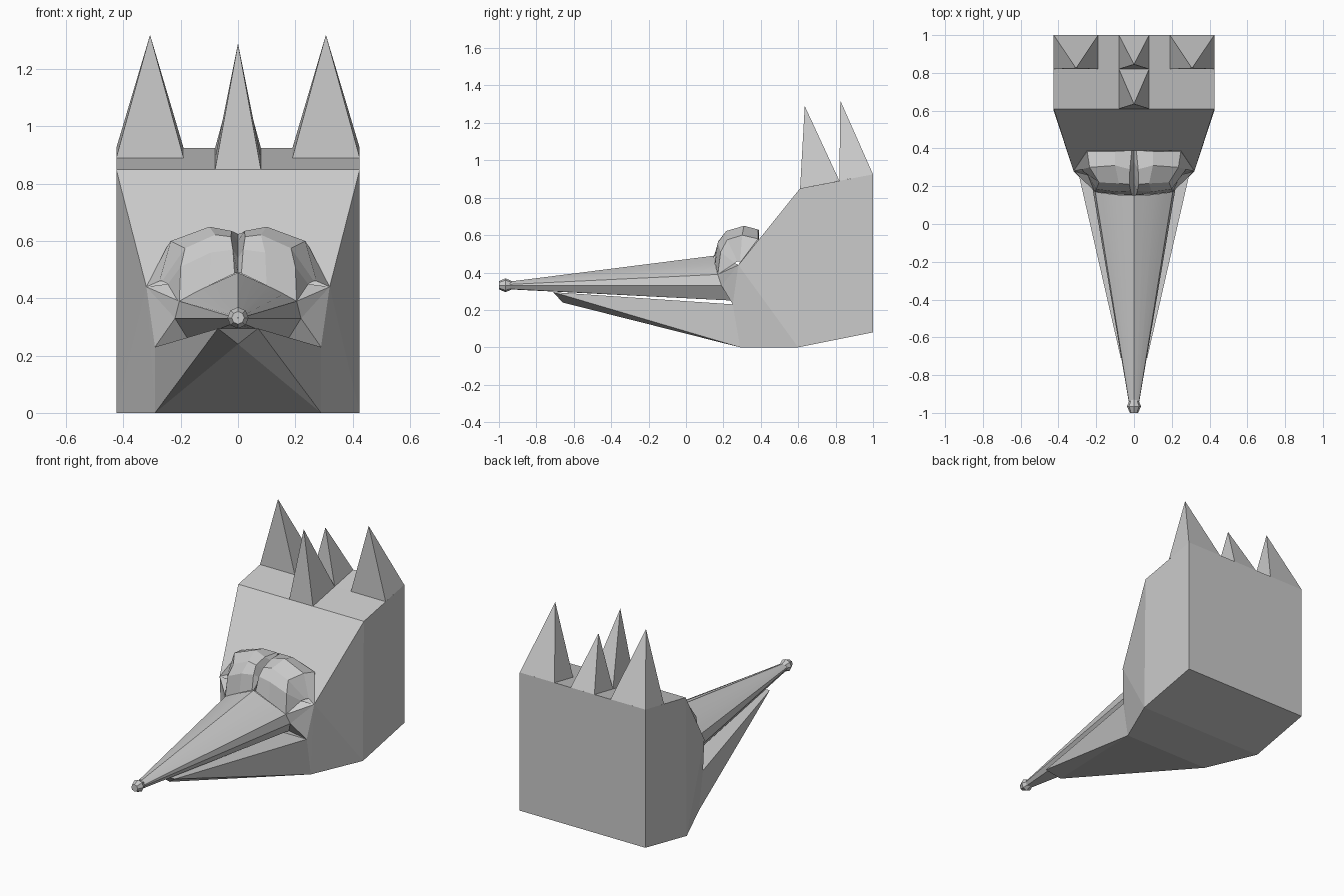
import bpy, bmesh, math
from mathutils import Vector

if "Cube" in bpy.data.objects:
    bpy.data.objects.remove(bpy.data.objects["Cube"])


def make(name, verts, faces, mirror=True, smooth=None):
    """Mesh object from one half, mirrored and welded at x = 0."""
    bm = bmesh.new()
    for s in ((1, -1) if mirror else (1,)):
        vs = [bm.verts.new((s * x, y, z)) for x, y, z in verts]
        for f in faces:
            bm.faces.new([vs[i] for i in f][::s])
    bmesh.ops.remove_doubles(bm, verts=bm.verts, dist=0.0005)
    bmesh.ops.recalc_face_normals(bm, faces=bm.faces)
    me = bpy.data.meshes.new(name)
    bm.to_mesh(me)
    bm.free()
    ob = bpy.data.objects.new(name, me)
    bpy.context.collection.objects.link(ob)
    if smooth:
        bpy.ops.object.select_all(action='DESELECT')
        ob.select_set(True)
        bpy.context.view_layer.objects.active = ob
        bpy.ops.object.shade_smooth_by_angle(angle=math.radians(smooth))
    return ob


def loft(name, rows, smooth=None, mirror=True):
    """Skin quads across equal-length rows of points."""
    n = len(rows[0])
    verts = [p for r in rows for p in r]
    faces = [(i * n + j, i * n + j + 1, (i + 1) * n + j + 1, (i + 1) * n + j)
             for i in range(len(rows) - 1) for j in range(n - 1)]
    return make(name, verts, faces, mirror, smooth)


# Head block with the lower jaw
cheek, mouth, side, brow = (.32, .28, .44), (.29, .25, .23), (.22, .19, .33), (.205, .17, .39)
outer = [(.425, 1, .08), (.425, 1, .925), (.425, .82, .89), (.425, .61, .85),
         cheek, mouth, (.29, .29, 0), (.425, .6, 0)]
n = len(outer)
centre = [(0, y, z) for x, y, z in outer]
tips = [(.07, -.71, .295), (0, -.71, .295), (0, -.66, .24)]
faces = [(0, 1, 2, 3, 7), (3, 4, 7), (4, 6, 7), (4, 5, 6)]
faces += [(i, (i + 1) % n, (i + 1) % n + n, i + n) for i in range(n) if i != 5]
T = 2 * n
faces += [(5, T, 6), (5, 5 + n, T + 1, T), (6, T, T + 2), (6, T + 2, 6 + n), (T, T + 1, T + 2)]
make("head_and_jaw", outer + centre + tips, faces)


# Crest spikes standing on the sloped crown
def spike(name, x0, x1, y0, y1, apex, mirror=False):
    def crown(y):
        return .85 + (y - .61) * .192
    base = [(x, y, crown(y)) for x, y in ((x0, y0), (x1, y0), (x1, y1), (x0, y1))]
    make(name, base + [apex], [(i, (i + 1) % 4, 4) for i in range(4)], mirror)


spike("side_spikes", .19, .425, .82, 1, (.307, .825, 1.32), True)
spike("rear_middle_spike", -.08, .08, .82, 1, (0, .845, 1.22))
spike("front_middle_spike", -.08, .08, .61, .82, (0, .635, 1.29))

# Tapered snout: domed top
base = [(0, .15, .49), (.055, .152, .465), (.11, .157, .44), (.16, .163, .415), brow, side]
tip = []
for i in range(6):
    a = math.radians(90 - 18 * i)
    tip.append((.028 * math.cos(a), -.94, .33 + .022 * math.sin(a)))
loft("snout", [base, tip], 40)

# Underside of the snout
loft("palate", [[side, (.17, .25, .25), (0, .25, .25)],
                [(.028, -.94, .33), (.018, -.94, .312), (0, -.94, .31)]])

# Cheek panels joining snout and head
make("cheeks", [cheek, mouth, side, brow, (.17, .25, .25), (.245, .26, .45)],
     [(0, 1, 2), (0, 2, 3), (1, 4, 2), (0, 3, 5)])

# Nose knob
rings = []
for y, r in ((-1, .001), (-1, .022), (-.965, .037), (-.925, .02)):
    rings.append([(r * math.cos(k * math.pi / 4), y, .332 + r * math.sin(k * math.pi / 4))
                  for k in range(9)])
loft("nose_knob", rings, mirror=False)

# Bulging eyes with the groove between them
loft("eyes", [
    [(0, .15, .49), (.012, .153, .487), (.1, .157, .445), brow, (.215, .18, .38)],
    [(0, .22, .54), (.018, .175, .57), (.095, .17, .56), (.2, .185, .51), (.245, .26, .45)],
    [(0, .27, .57), (.025, .21, .615), (.08, .215, .622), (.185, .22, .575), (.265, .275, .46)],
    [(0, .33, .6), (.022, .29, .635), (.1, .31, .65), (.235, .30, .60), (.275, .29, .46)],
    [(0, .39, .625), (.012, .39, .627), (.1, .385, .63), (.248, .385, .58), cheek],
    [(0, .39, .57), (.012, .39, .57), (.1, .39, .57), (.248, .39, .57), cheek]])
